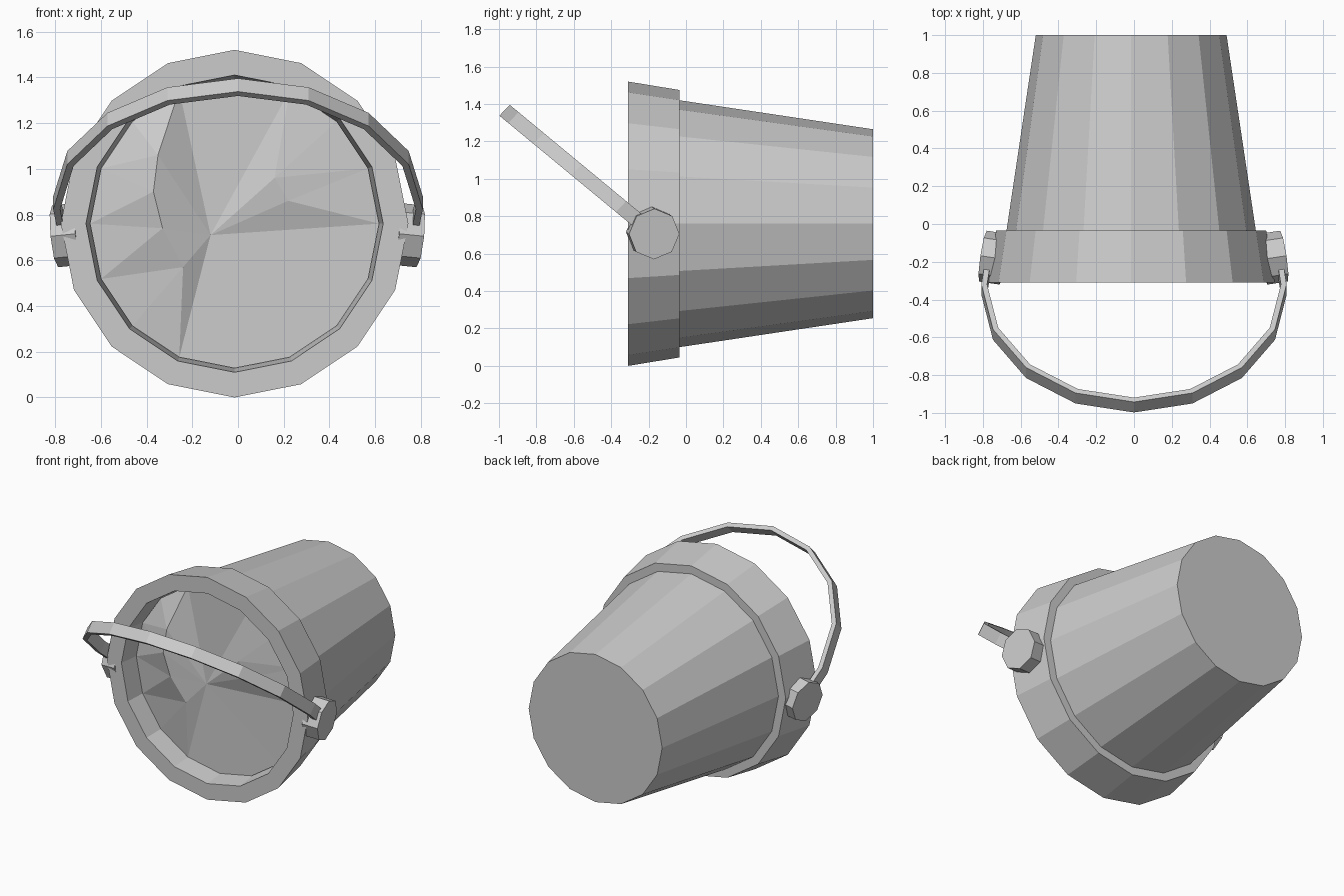
import bpy, bmesh, math
from mathutils import Vector

if "Cube" in bpy.data.objects:
    bpy.data.objects.remove(bpy.data.objects["Cube"], do_unlink=True)

grey = bpy.data.materials.new("plain_grey")
grey.use_nodes = True
grey.diffuse_color = (0.6, 0.6, 0.6, 1)
grey.node_tree.nodes["Principled BSDF"].inputs["Base Color"].default_value = (0.6, 0.6, 0.6, 1)

SIDES = 16
CENTRE = Vector((-0.015, 0, 0.76))


def finish(name, bm, recalc=True):
    if recalc:
        bmesh.ops.recalc_face_normals(bm, faces=bm.faces)
    mesh = bpy.data.meshes.new(name)
    bm.to_mesh(mesh)
    bm.free()
    mesh.materials.append(grey)
    obj = bpy.data.objects.new(name, mesh)
    bpy.context.collection.objects.link(obj)
    return obj


def ring(bm, radius, y):
    steps = [math.tau * i / SIDES for i in range(SIDES)]
    return [bm.verts.new(CENTRE + Vector((radius * math.cos(a), y, radius * math.sin(a))))
            for a in steps]


def bridge(bm, a, b):
    n = len(a)
    for i in range(n):
        j = (i + 1) % n
        bm.faces.new((a[i], a[j], b[j], b[i]))


# Tapered body with a closed base
bm = bmesh.new()
mouth, base = ring(bm, 0.66, -0.035), ring(bm, 0.505, 1.0)
bridge(bm, mouth, base)
bm.faces.new(base)
bm.faces.new(mouth)
finish("bucket_body", bm)

# Thick collar around the mouth
bm = bmesh.new()
loops = [ring(bm, r, y) for r, y in
         ((0.65, -0.31), (0.76, -0.31), (0.715, -0.035), (0.62, -0.035))]
for i, loop in enumerate(loops):
    bridge(bm, loop, loops[(i + 1) % len(loops)])
finish("mouth_collar", bm)

# Uneven faceted contents: low centre, ridge on one side, small peak on the other
bm = bmesh.new()
edge = ring(bm, 0.632, -0.175)
low = bm.verts.new((-0.12, -0.17, 0.71))
peak = [bm.verts.new(p) for p in ((0.22, -0.21, 0.86), (0.16, -0.22, 0.96))]
ridge = [bm.verts.new(p) for p in ((-0.35, -0.27, 1.06), (-0.37, -0.28, 0.90),
                                   (-0.33, -0.26, 0.74), (-0.24, -0.22, 0.57))]
fan = [edge[0]] + peak + edge[3:6] + ridge + edge[11:]
tris = [(low, v, fan[(i + 1) % len(fan)]) for i, v in enumerate(fan)]
tris += [(peak[0], edge[0], edge[1]), (peak[0], edge[1], peak[1])]
tris += [(peak[1], edge[i], edge[i + 1]) for i in (1, 2)]
for k, (first, last) in enumerate(((5, 7), (7, 8), (8, 9), (9, 11))):
    tris += [(ridge[k], edge[i], edge[i + 1]) for i in range(first, last)]
    if k < 3:
        tris.append((ridge[k], edge[last], ridge[k + 1]))
for tri in tris:
    face = bm.faces.new(tri)
    face.normal_update()
    if face.normal.y > 0:
        face.normal_flip()
finish("bucket_contents", bm, recalc=False)

# Tilted eight-sided pivots
for side, name in ((1, "left_pivot"), (-1, "right_pivot")):
    bm = bmesh.new()
    bmesh.ops.create_cone(bm, cap_ends=True, segments=8, radius1=0.136,
                          radius2=0.136, depth=0.11)
    axis = Vector((side, 0.15, -0.1)).normalized()
    up = (Vector((0, 0, 1)) - axis * axis.z).normalized()
    across = up.cross(axis)
    middle = Vector((side * 0.797 - 0.003, -0.17, 0.705)) - axis * 0.055
    for v in bm.verts:
        v.co = middle + up * v.co.x + across * v.co.y + axis * v.co.z
    finish(name, bm)

# Flat-strip handle: half circle with short legs, leaning forward
lean = Vector((0, -0.78, 0.645)).normalized()
width = Vector((0, 0.7, 0.73)).normalized() * 0.04
pivot = Vector((0, -0.17, 0.705))


def handle_path(radius):
    arc = [math.pi * i / 8 for i in range(9)]
    pts = [(radius * math.cos(a), 0.23 + radius * math.sin(a)) for a in arc]
    end = radius - 0.02
    return [(end, 0.07)] + pts + [(-end, 0.07)]


bm = bmesh.new()
sections = []
for (xo, to), (xi, ti) in zip(handle_path(0.808), handle_path(0.778)):
    outer = pivot + Vector((xo, 0, 0)) + lean * to
    inner = pivot + Vector((xi, 0, 0)) + lean * ti
    sections.append([bm.verts.new(p) for p in
                     (outer - width, outer + width, inner + width, inner - width)])
for a, b in zip(sections, sections[1:]):
    bridge(bm, a, b)
bm.faces.new(sections[0])
bm.faces.new(sections[-1])
finish("carry_handle", bm)
